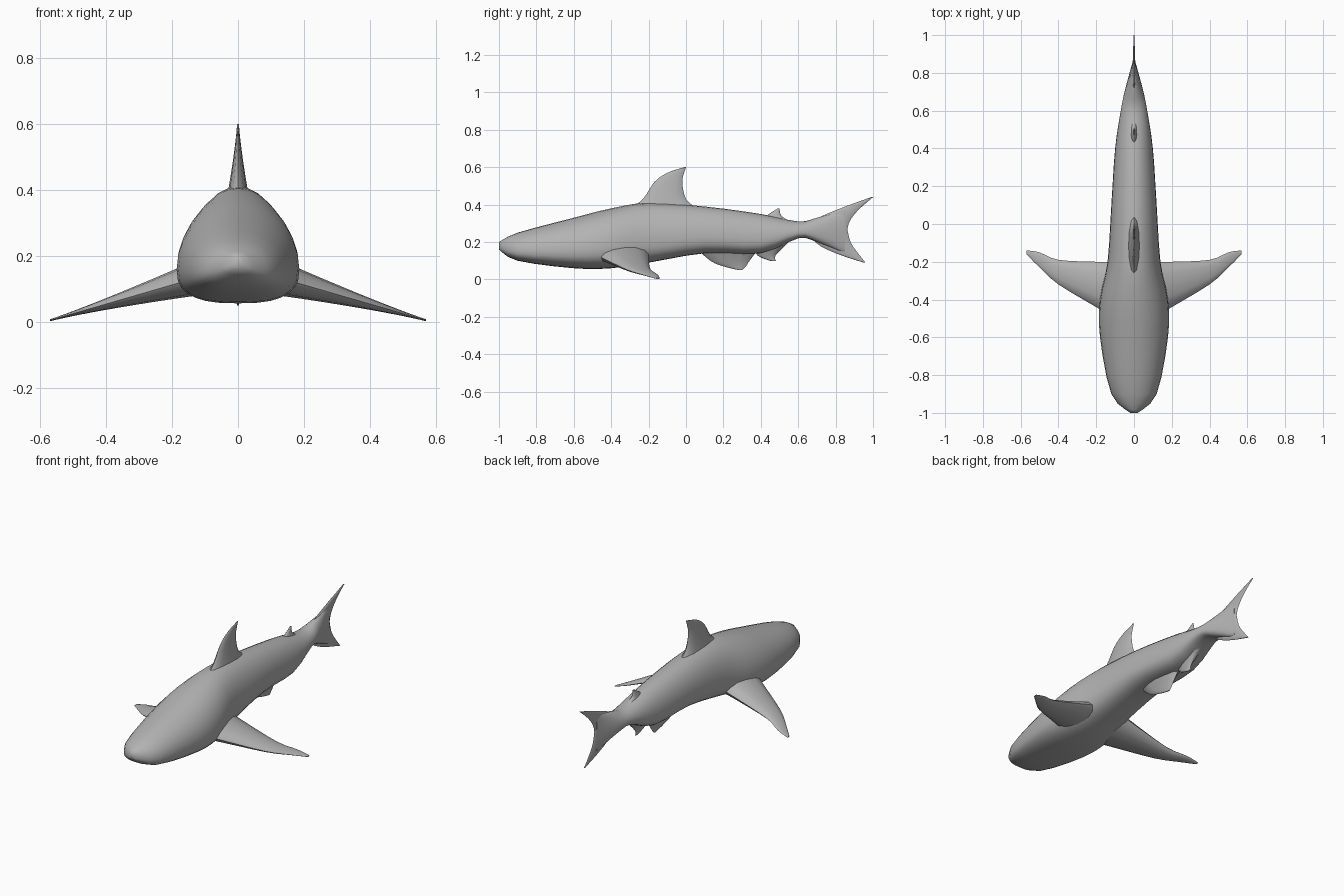
import bpy, bmesh
from math import sin, cos, tau, radians, copysign
from mathutils import Vector

old = bpy.data.objects.get("Cube")
if old:
    bpy.data.objects.remove(old, do_unlink=True)

# Single flat skin colour
skin = bpy.data.materials.new("grey_skin")
skin.use_nodes = True
skin.diffuse_color = (0.45, 0.45, 0.45, 1)
shader = skin.node_tree.nodes["Principled BSDF"]
shader.inputs["Base Color"].default_value = skin.diffuse_color


def smooth(keys, steps=3):
    """Run a flowing curve through a few key stations."""
    keys = [Vector(key) for key in keys]
    padded = [keys[0]] + keys + [keys[-1]]
    stations = []
    for before, start, end, after in zip(padded, padded[1:], padded[2:], padded[3:]):
        leave, arrive = (end - before) / 2, (after - start) / 2
        for step in range(steps):
            t = step / steps
            ease = t * t * (3 - 2 * t)
            stations.append(start.lerp(end, ease)
                            + leave * t * (1 - t) ** 2
                            - arrive * t * t * (1 - t))
    return stations + [keys[-1]]


def loft(name, rings):
    """Skin a list of equal-length point rings, closing both ends."""
    bm = bmesh.new()
    loops = [[bm.verts.new(point) for point in ring] for ring in rings]
    for a, b in zip(loops, loops[1:]):
        for i in range(len(a)):
            bm.faces.new((a[i - 1], a[i], b[i], b[i - 1]))
    bm.faces.new(loops[0])
    bm.faces.new(loops[-1])
    bmesh.ops.recalc_face_normals(bm, faces=bm.faces)
    mesh = bpy.data.meshes.new(name)
    bm.to_mesh(mesh)
    bm.free()
    mesh.materials.append(skin)
    obj = bpy.data.objects.new(name, mesh)
    bpy.context.collection.objects.link(obj)
    bpy.ops.object.select_all(action="DESELECT")
    obj.select_set(True)
    bpy.context.view_layer.objects.active = obj
    bpy.ops.object.shade_smooth_by_angle(angle=radians(60))


def circle(count):
    return [(cos(tau * i / count), sin(tau * i / count)) for i in range(count)]


def flatten(value):
    return copysign(abs(value) ** 0.75, value)


def body_ring(y, back, belly, half):
    """Domed back above the widest line, flatter belly below it."""
    middle = belly + (back - belly) * 0.35
    ring = []
    for c, s in circle(28):
        if s >= 0:
            ring.append((half * c, y, middle + (back - middle) * s))
        else:
            ring.append((half * flatten(c), y, middle + (middle - belly) * flatten(s)))
    return ring


def fin(name, root, place, keys):
    """Lens sections that thin from the root towards the tip."""
    first, last = keys[0][0], keys[-1][0]
    rings = []
    for span, lead, trail in smooth(keys):
        remaining = max(0, (last - span) / (last - first))
        thick = 0.003 + root * remaining ** 1.3
        middle, reach = (lead + trail) / 2, (trail - lead) / 2
        rings.append([place(span, middle + reach * c, thick * s) for c, s in circle(12)])
    loft(name, rings)


def upright(span, chord, offset):
    return offset, chord, span


def left_wing(span, chord, offset):
    return span, chord, 0.17 - 0.29 * span + offset


def right_wing(span, chord, offset):
    x, y, z = left_wing(span, chord, offset)
    return -x, y, z


# Body: position, back height, belly height, half width
body = [(-1, .2, .16, .02), (-.9, .25, .1, .12), (-.6, .33, .06, .18),
        (-.4, .38, .06, .18), (-.2, .41, .09, .14), (.1, .39, .14, .12),
        (.4, .35, .14, .1), (.6, .31, .22, .07), (.7, .33, .2, .05),
        (.85, .37, .14, .01)]
loft("body", [body_ring(*station) for station in smooth(body)])

# Pectoral fins: span, leading edge, trailing edge
pectoral = [(.1, -.5, -.2), (.2, -.44, -.2), (.4, -.32, -.19),
            (.5, -.23, -.15), (.57, -.16, -.14)]
fin("left_pectoral_fin", 0.055, left_wing, pectoral)
fin("right_pectoral_fin", 0.055, right_wing, pectoral)

# Fins along the back: height, leading edge, trailing edge
fin("dorsal_fin", 0.03, upright,
    [(.38, -.3, .06), (.43, -.23, 0), (.52, -.17, -.02), (.57, -.1, -.01), (.6, -.01, 0)])
fin("second_dorsal_fin", 0.02, upright,
    [(.31, .4, .56), (.34, .43, .51), (.38, .49, .5)])

# Fins along the belly
fin("pelvic_fin", 0.05, upright,
    [(.18, .04, .4), (.1, .13, .34), (.07, .2, .32), (.05, .28, .3)])
fin("anal_fin", 0.04, upright,
    [(.2, .36, .55), (.13, .38, .48), (.1, .45, .48)])

# Forked tail
fin("upper_tail_lobe", 0.015, upright,
    [(.22, .66, .86), (.3, .66, .87), (.37, .8, .92), (.44, .99, 1)])
fin("lower_tail_lobe", 0.015, upright,
    [(.28, .66, .86), (.2, .69, .88), (.14, .8, .92), (.09, .95, .96)])
